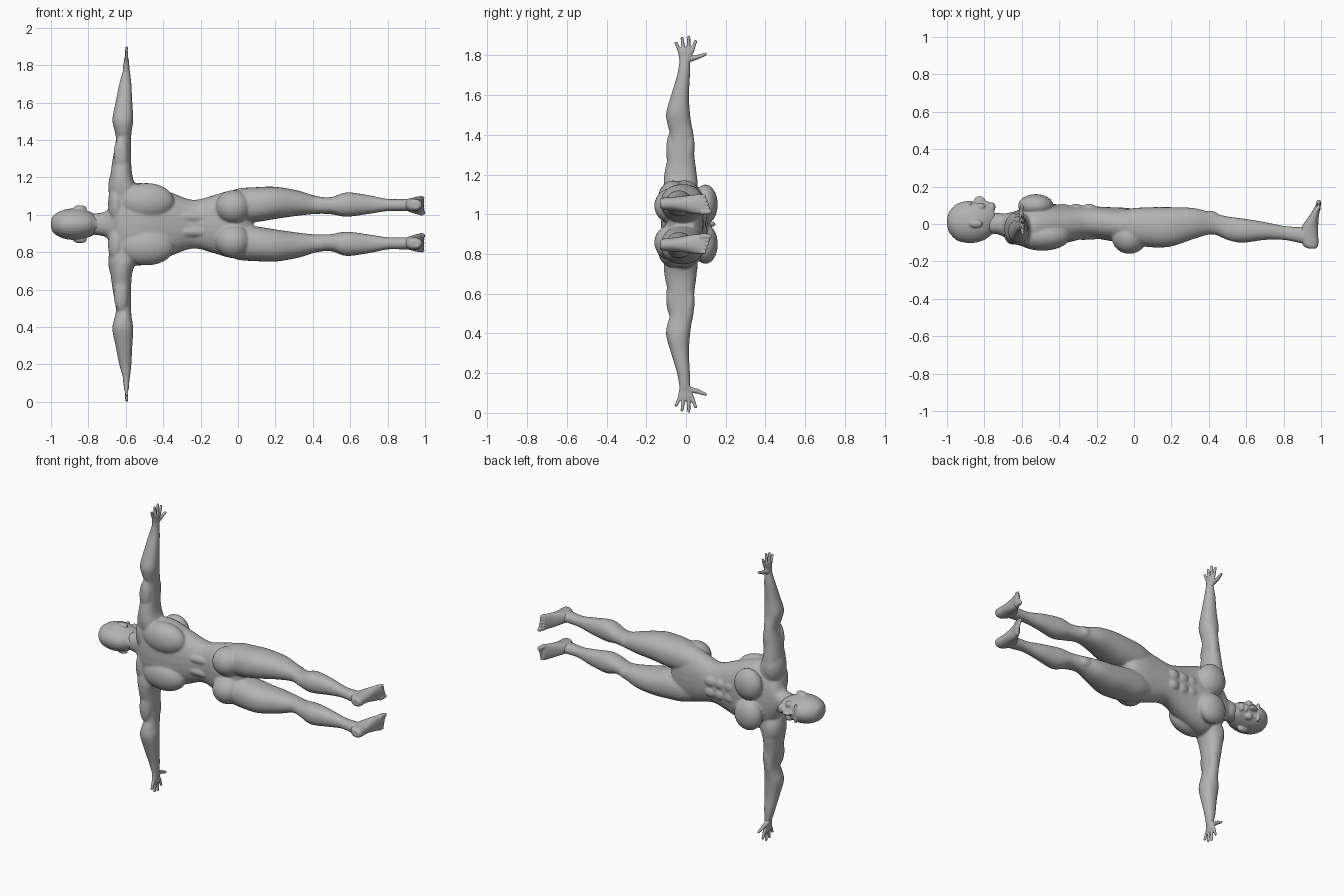
import bpy
import bmesh
import math
from mathutils import Matrix, Vector

MID = 0.95          # height of the symmetry plane
SIDES = (1, -1)

default_cube = bpy.data.objects.get("Cube")
if default_cube:
    bpy.data.objects.remove(default_cube, do_unlink=True)

skin = bpy.data.materials.new("plain_grey")
skin.use_nodes = True
grey = (0.45, 0.45, 0.45, 1)
skin.diffuse_color = grey
skin.node_tree.nodes["Principled BSDF"].inputs["Base Color"].default_value = grey


def spline(stations, steps=4):
    """Smooth the list of stations with a cubic through every one of them."""
    rows = [Vector(s) for s in stations]
    smooth = []
    for i in range(len(rows) - 1):
        before, start = rows[max(i - 1, 0)], rows[i]
        end, after = rows[i + 1], rows[min(i + 2, len(rows) - 1)]
        for k in range(steps):
            t = k / steps
            bend_in = (end - before) * t * (1 - t) ** 2 / 2
            bend_out = (after - start) * t * t * (t - 1) / 2
            ease = t * t * (3 - 2 * t)
            smooth.append(start.lerp(end, ease) + bend_in + bend_out)
    smooth.append(rows[-1])
    return smooth


def loft(bm, axis, stations, side=1, power=0.9, sides=28):
    """Skin oval rings; a station is (position, low a, high a, low b, high b)."""
    across = [i for i in range(3) if i != axis]
    rings = []
    for pos, a_low, a_high, b_low, b_high in spline(stations):
        ring = []
        for k in range(sides):
            angle = math.tau * k / sides
            c, s = math.cos(angle), math.sin(angle)
            c = math.copysign(abs(c) ** power, c)
            s = math.copysign(abs(s) ** power, s)
            point = Vector((0, 0, 0))
            point[axis] = pos
            point[across[0]] = (a_low + a_high) / 2 + c * (a_high - a_low) / 2
            point[across[1]] = (b_low + b_high) / 2 + s * (b_high - b_low) / 2
            point.z *= side
            ring.append(bm.verts.new(point))
        rings.append(ring)
    for low, high in zip(rings, rings[1:]):
        for k in range(sides):
            n = (k + 1) % sides
            bm.faces.new((low[k], low[n], high[n], high[k]))
    bm.faces.new(rings[0])
    bm.faces.new(rings[-1])


def blob(bm, center, radii, side=1):
    """Ellipsoid used for a muscle or a facial form."""
    x, y, z = center
    place = Matrix.Translation((x, y, z * side)) @ Matrix.Diagonal((*radii, 1))
    bmesh.ops.create_uvsphere(bm, u_segments=24, v_segments=14, radius=1, matrix=place)


def digit(bm, start, end, radius, side):
    """Tapered finger or toe with a rounded tip."""
    start, end = Vector(start), Vector(end)
    start.z *= side
    end.z *= side
    turn = (end - start).to_track_quat("Z", "Y").to_matrix().to_4x4()
    place = Matrix.Translation((start + end) / 2) @ turn
    bmesh.ops.create_cone(bm, cap_ends=True, segments=14, radius1=radius * 1.1,
                          radius2=radius * 0.85, depth=(end - start).length, matrix=place)
    bmesh.ops.create_uvsphere(bm, u_segments=14, v_segments=8, radius=radius * 0.85,
                              matrix=Matrix.Translation(end))


def finish(bm, name, voxel, rounds):
    """Fuse the overlapping forms of one part into a single smooth skin."""
    bmesh.ops.recalc_face_normals(bm, faces=bm.faces)
    mesh = bpy.data.meshes.new(name)
    bm.to_mesh(mesh)
    bm.free()
    mesh.materials.append(skin)
    mesh.shade_smooth()
    obj = bpy.data.objects.new(name, mesh)
    obj.location.z = MID
    bpy.context.collection.objects.link(obj)
    fuse = obj.modifiers.new("fuse", "REMESH")
    fuse.mode = "VOXEL"
    fuse.voxel_size = voxel
    fuse.use_smooth_shade = True
    relax = obj.modifiers.new("relax", "SMOOTH")
    relax.factor = 0.5
    relax.iterations = rounds
    return obj


def mirrored(rows):
    """Turn (x, back, front, half width) rows into symmetric stations."""
    return [(x, back, front, -half, half) for x, back, front, half in rows]


# Torso, lying along x with the chest towards +y
body = bmesh.new()
loft(body, 0, mirrored([
    (-.78, -.05, .05, .055), (-.73, -.055, .06, .062), (-.7, -.068, .055, .075),
    (-.67, -.085, .06, .13), (-.63, -.11, .07, .18), (-.55, -.125, .1, .22),
    (-.47, -.12, .11, .21), (-.36, -.1, .1, .17), (-.24, -.075, .095, .13),
    (-.13, -.09, .09, .155), (-.03, -.1, .085, .18), (.04, -.08, .07, .14),
    (.08, -.05, .04, .08)]))

for side in SIDES:
    # Muscles of the trunk
    blob(body, (-.525, .098, .1), (.095, .062, .1), side)
    blob(body, (-.49, -.065, .12), (.15, .078, .1), side)
    blob(body, (-.65, -.05, .11), (.045, .06, .11), side)
    blob(body, (-.025, -.07, .092), (.095, .09, .09), side)
    blob(body, (-.27, -.055, .04), (.16, .03, .03), side)
    for x in (-.38, -.31, -.24):
        blob(body, (x, .088, .034), (.036, .02, .032), side)

    # Leg from hip to ankle
    loft(body, 0, [
        (-.08, -.08, .07, .03, .16), (0, -.11, .085, .008, .19),
        (.1, -.125, .09, .012, .198), (.2, -.12, .09, .028, .2),
        (.32, -.08, .085, .045, .18), (.42, -.055, .06, .055, .15),
        (.5, -.085, .04, .053, .145), (.58, -.1, .03, .04, .17),
        (.7, -.085, .01, .055, .155), (.8, -.085, -.01, .07, .135),
        (.88, -.1, -.015, .07, .135), (.93, -.11, -.01, .073, .135)], side)
    blob(body, (.41, .04, .103), (.045, .03, .035), side)

    # Arm from shoulder to wrist, reaching along z
    loft(body, 2, [
        (.12, -.67, -.52, -.1, .05), (.2, -.685, -.545, -.112, .058),
        (.26, -.682, -.565, -.108, .053), (.35, -.67, -.572, -.09, .042),
        (.45, -.653, -.572, -.08, .038), (.5, -.66, -.568, -.093, .028),
        (.56, -.672, -.56, -.1, .02), (.65, -.655, -.565, -.075, .015),
        (.75, -.635, -.57, -.045, .02), (.82, -.615, -.578, -.033, .02),
        (.84, -.613, -.58, -.03, .02)], side)
    blob(body, (-.632, -.025, .2), (.062, .085, .11), side)
    blob(body, (-.61, .012, .39), (.034, .032, .09), side)
    blob(body, (-.625, -.07, .37), (.04, .03, .1), side)
finish(body, "body", .007, 4)

# Head with the face towards +y
head = bmesh.new()
loft(head, 0, mirrored([
    (-.999, -.005, .03, .018), (-.988, -.045, .065, .045), (-.95, -.085, .105, .07),
    (-.9, -.1, .122, .083), (-.85, -.1, .118, .082), (-.8, -.085, .113, .07),
    (-.765, -.06, .105, .054), (-.745, -.05, .085, .045)]), power=1)
blob(head, (-.825, .122, 0), (.032, .028, .014))
blob(head, (-.785, .108, 0), (.012, .014, .026))
blob(head, (-.76, .092, 0), (.02, .024, .03))
for side in SIDES:
    blob(head, (-.878, .108, .032), (.011, .016, .03), side)
    blob(head, (-.858, .104, .032), (.009, .01, .014), side)
    blob(head, (-.82, .092, .042), (.025, .022, .022), side)
    blob(head, (-.845, .002, .086), (.036, .022, .015), side)
finish(head, "head", .005, 3)

FINGERS = [(-.03, -.05, .912), (-.01, -.02, .936), (.012, .014, .942), (.03, .048, .92)]

for side, label in zip(SIDES, ("upper", "lower")):
    # Hand: flat palm, four fingers and a thumb
    hand = bmesh.new()
    loft(hand, 2, [
        (.81, -.615, -.578, -.033, .02), (.84, -.614, -.581, -.035, .028),
        (.87, -.61, -.583, -.041, .038), (.888, -.607, -.586, -.038, .036)], side)
    for base, tip, reach in FINGERS:
        digit(hand, (-.597, base, .87), (-.595, tip, reach), .0095, side)
    digit(hand, (-.6, .01, .83), (-.603, .06, .842), .014, side)
    digit(hand, (-.603, .06, .842), (-.6, .097, .856), .01, side)
    finish(hand, label + "_hand", .004, 2)

    # Foot: heel, instep and five toes, pointing towards +y
    foot = bmesh.new()
    loft(foot, 1, [
        (-.132, .935, .97, .085, .122), (-.115, .905, .985, .073, .133),
        (-.06, .88, .985, .067, .138), (-.01, .9, .985, .06, .142),
        (.04, .935, .988, .052, .148), (.08, .96, .995, .05, .15),
        (.095, .968, .996, .054, .146)], side)
    for i in range(5):
        z = .062 + .0195 * i
        size = .015 if i == 0 else .0105
        digit(foot, (.98, .075, z), (.988, .118 - .006 * i, z), size, side)
    finish(foot, label + "_foot", .004, 2)
